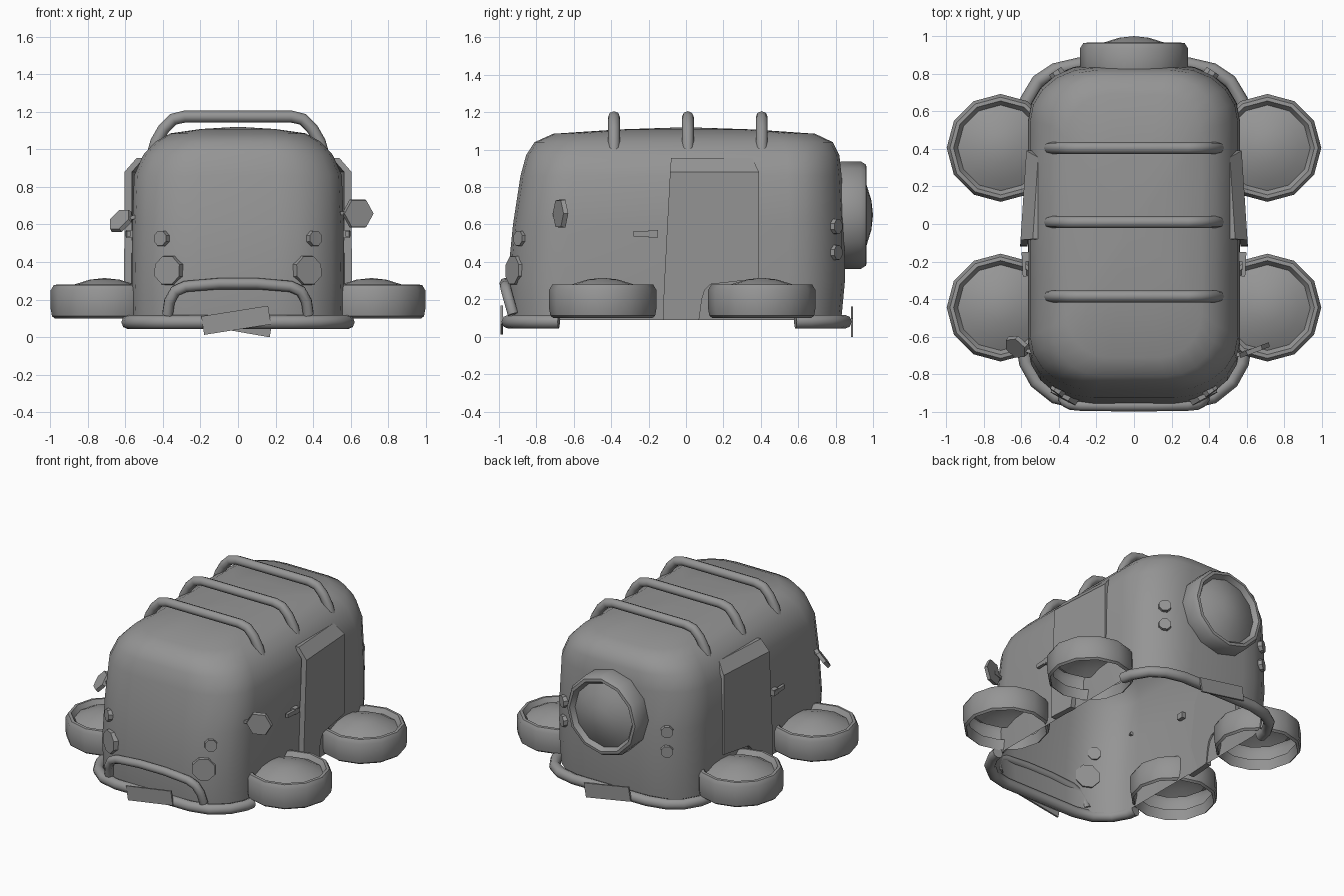
import bpy, bmesh, math
from mathutils import Vector, Matrix, Euler

cube = bpy.data.objects.get("Cube")
if cube:
    bpy.data.objects.remove(cube, do_unlink=True)

GREY = (0.3, 0.3, 0.3, 1.0)
grey = bpy.data.materials.new("plain_grey")
grey.use_nodes = True
grey.diffuse_color = GREY
grey.node_tree.nodes["Principled BSDF"].inputs["Base Color"].default_value = GREY


def activate(obj):
    bpy.ops.object.select_all(action='DESELECT')
    obj.select_set(True)
    bpy.context.view_layer.objects.active = obj


def finish(name, bm, matrix=None, angle=40):
    """Turn a bmesh into a named, shaded object."""
    bmesh.ops.recalc_face_normals(bm, faces=bm.faces)
    mesh = bpy.data.meshes.new(name)
    bm.to_mesh(mesh)
    bm.free()
    obj = bpy.data.objects.new(name, mesh)
    bpy.context.collection.objects.link(obj)
    mesh.materials.append(grey)
    if matrix:
        obj.matrix_world = matrix
    activate(obj)
    bpy.ops.object.shade_smooth_by_angle(angle=math.radians(angle))
    return obj


def bridge(bm, a, b):
    n = len(a)
    for i in range(n):
        j = (i + 1) % n
        bm.faces.new((a[i], a[j], b[j], b[i]))


def lathe(name, profile, sides, matrix):
    """Spin (radius, height) points round z; radius 0 closes to a point."""
    bm = bmesh.new()
    last = None
    for r, z in profile:
        if r == 0:
            tip = bm.verts.new((0, 0, z))
            for i in range(sides):
                bm.faces.new((last[i], last[(i + 1) % sides], tip))
            break
        ring = [bm.verts.new((r * math.cos(math.tau * i / sides),
                              r * math.sin(math.tau * i / sides), z)) for i in range(sides)]
        if last:
            bridge(bm, last, ring)
        last = ring
    return finish(name, bm, matrix)


def tube(name, half, radius):
    """Round bar along a path given for +x, mirrored to -x."""
    path = [(-x, y, z) for x, y, z in half] + half[::-1]
    curve = bpy.data.curves.new(name, 'CURVE')
    curve.dimensions = '3D'
    curve.bevel_depth = radius
    curve.bevel_resolution = 2
    curve.use_fill_caps = True
    spline = curve.splines.new('POLY')
    spline.points.add(len(path) - 1)
    for point, co in zip(spline.points, path):
        point.co = (*co, 1)
    obj = bpy.data.objects.new(name, curve)
    bpy.context.collection.objects.link(obj)
    curve.materials.append(grey)
    activate(obj)
    bpy.ops.object.convert(target='MESH')
    bpy.ops.object.shade_smooth_by_angle(angle=math.radians(50))


def box(name, size, loc, rot=(0, 0, 0)):
    bm = bmesh.new()
    bmesh.ops.create_cube(bm, size=1)
    bmesh.ops.scale(bm, vec=size, verts=bm.verts)
    finish(name, bm, Matrix.Translation(loc) @ Euler(rot).to_matrix().to_4x4(), 20)


def disc(name, radius, depth, loc, direction, stretch=1.0, sides=8):
    bm = bmesh.new()
    bmesh.ops.create_cone(bm, cap_ends=True, segments=sides, radius1=radius,
                          radius2=radius * 0.94, depth=depth)
    bmesh.ops.rotate(bm, verts=bm.verts, matrix=Matrix.Rotation(math.pi / sides, 3, 'Z'))
    bmesh.ops.scale(bm, vec=(1, stretch, 1), verts=bm.verts)
    turn = Vector(direction).to_track_quat('Z', 'Y').to_matrix().to_4x4()
    finish(name, bm, Matrix.Translation(loc) @ turn)


# Body shell, open underneath: height, front y, back y, half width
sections = [(.09, -.94, .83, .56), (.3, -.955, .85, .565), (.6, -.925, .847, .562),
            (.86, -.885, .832, .553), (.97, -.855, .82, .505), (1.04, -.81, .785, .44),
            (1.085, -.71, .69, .36), (1.108, -.36, .36, .2)]
STEPS = 5
bm = bmesh.new()
last = None
for z, front, back, half in sections:
    rx, ry = half * .62, (back - front) * .167
    mid_x, ring = half - rx, []
    for k, (sx, sy) in enumerate(((1, 1), (-1, 1), (-1, -1), (1, -1))):
        centre_y = back - ry if sy > 0 else front + ry
        for i in range(STEPS + 1):
            a = math.pi / 2 * (k + i / STEPS)
            ring.append(bm.verts.new((sx * mid_x + rx * math.cos(a),
                                      centre_y + ry * math.sin(a), z)))
    if last:
        bridge(bm, last, ring)
    last = ring
top = bm.verts.new((0, 0, 1.12))
for i in range(len(last)):
    bm.faces.new((last[i], last[(i + 1) % len(last)], top))
finish("body_shell", bm, angle=60)

# Wheels lying flat, and the spare on the back
wheel = [(.25, .07), (.265, 0), (.28, .012), (.287, .05), (.287, .15), (.27, .178),
         (.25, .18), (.228, .148), (.17, .178), (.08, .206), (0, .215)]
for side, sx in (("left", 1), ("right", -1)):
    for place, y in (("front", -.445), ("rear", .405)):
        lathe(f"{place}_{side}_wheel", wheel, 12, Matrix.Translation((sx * .71, y, .1)))
lathe("spare_wheel", wheel, 12,
      Matrix.Translation((0, .785, .65)) @ Matrix.Rotation(-math.pi / 2, 4, 'X'))

# Bumpers, front guard bar and roof bars
tube("front_bumper", [(.585, -.68, .08), (.575, -.74, .08), (.52, -.84, .08),
                      (.42, -.92, .08), (.29, -.95, .08)], .037)
tube("rear_bumper", [(.585, .585, .08), (.57, .66, .08), (.51, .76, .08),
                     (.42, .82, .08), (.29, .85, .08)], .037)
tube("guard_bar", [(.375, -.925, .12), (.365, -.945, .19), (.335, -.96, .245),
                   (.28, -.965, .27), (.1, -.967, .285)], .03)
for i, y in enumerate((-.385, .01, .405)):
    tube(f"roof_bar_{i + 1}", [(.455, y, .97), (.435, y, 1.04), (.395, y, 1.11),
                               (.345, y, 1.16), (.285, y, 1.174)], .032)

# Crooked number plates
box("front_plate", (.36, .012, .1), (-.01, -.985, .09), (0, math.radians(-9), 0))
box("rear_plate", (.36, .012, .1), (0, .888, .08), (0, math.radians(10), 0))

# Sliding doors, cut away over the rear wheels: height, front y, back y
rows = [(.09, -.12, .07), (.2, -.12, .085), (.25, -.118, .1), (.28, -.116, .13),
        (.31, -.115, .39), (.6, -.1, .39), (.88, -.085, .39), (.955, -.08, .355)]
for side, sx in (("left", 1), ("right", -1)):
    bm = bmesh.new()
    last = None
    for z, y0, y1 in rows:
        lean = .065 if z > .9 else 0
        pair = [bm.verts.new((sx * (.605 - .065 * (y + .1) - lean), y, z)) for y in (y0, y1)]
        if last:
            bm.faces.new((last[0], last[1], pair[1], pair[0]))
        last = pair
    # Give the panel its thickness, towards the body
    panel = bmesh.ops.extrude_face_region(bm, geom=bm.faces[:])
    moved = [v for v in panel["geom"] if isinstance(v, bmesh.types.BMVert)]
    bmesh.ops.translate(bm, verts=moved, vec=(-sx * .04, 0, 0))
    finish(f"{side}_sliding_door", bm, angle=30)

    # Front lamps, tail lamps and door handle
    disc(f"{side}_headlight", .085, .035, (sx * .37, -.915, .355), (sx * .47, -.88, .04))
    disc(f"{side}_indicator", .045, .035, (sx * .405, -.885, .525), (sx * .58, -.8, .06))
    for i, z in enumerate((.45, .59)):
        disc(f"{side}_tail_lamp_{i + 1}", .044, .035, (sx * .41, .8, z), (sx * .55, .83, 0))
    box(f"{side}_handle", (.02, .13, .028), (sx * .585, -.215, .55), (0, 0, sx * -.05))
    box(f"{side}_handle_mount", (.06, .05, .042), (sx * .565, -.175, .55))

# Mirrors, the right one drooping
disc("left_mirror", .088, .025, (.64, -.672, .658), (.35, -.93, 0), .98, 6)
box("left_mirror_arm", (.09, .02, .02), (.585, -.685, .66), (0, 0, .3))
disc("right_mirror", .07, .025, (-.625, -.655, .62), (-.5, -.55, .55), 1.1, 6)
box("right_mirror_arm", (.09, .02, .02), (-.58, -.67, .63), (0, -.3, -.3))
